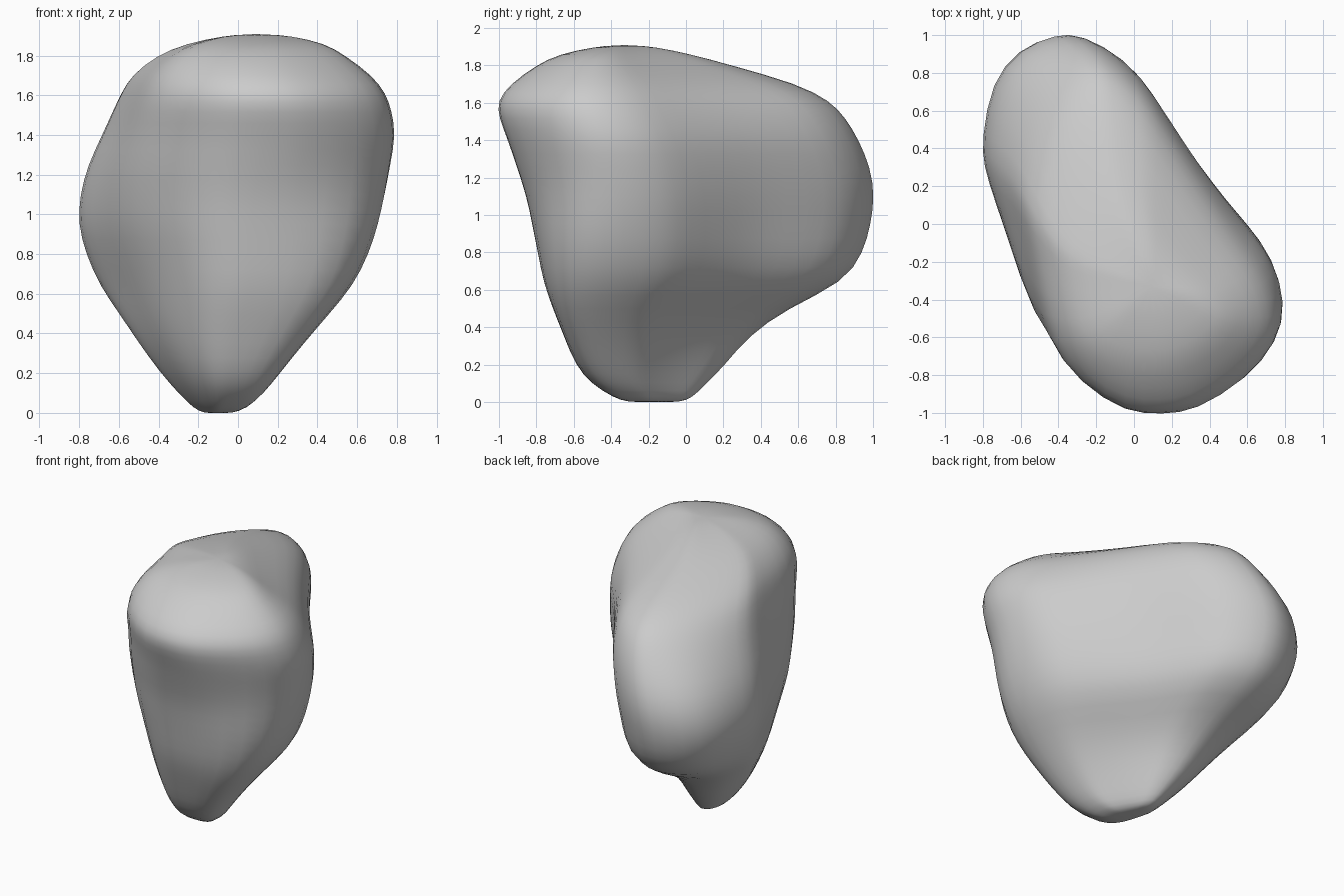
import bpy, bmesh, math
from mathutils import Vector

default_cube = bpy.data.objects.get("Cube")
if default_cube:
    bpy.data.objects.remove(default_cube, do_unlink=True)


def make_material(name, color):
    material = bpy.data.materials.new(name)
    material.use_nodes = True
    material.diffuse_color = color
    shader = material.node_tree.nodes["Principled BSDF"]
    shader.inputs["Base Color"].default_value = color
    shader.inputs["Roughness"].default_value = 0.8
    return material


# Plan outline of the boulder, a slanted bean
outline = [
    (-.4, 1), (-.27, 1), (-.05, .87), (.06, .73), (.22, .5), (.34, .33),
    (.49, .12), (.62, -.05), (.73, -.2), (.8, -.42), (.74, -.6), (.58, -.78),
    (.28, -.97), (.1, -1), (-.1, -.98), (-.33, -.76), (-.5, -.5), (-.62, -.2),
    (-.72, .05), (-.79, .25), (-.8, .4), (-.75, .73), (-.6, .92),
]

# Height, then left, right, front and back limits of each slice
slices = [
    (0, -.16, -.04, -.3, -.04), (.02, -.21, .03, -.37, .02),
    (.1, -.29, .12, -.5, .1), (.2, -.38, .2, -.58, .2),
    (.35, -.49, .32, -.64, .32), (.5, -.59, .45, -.7, .53),
    (.64, -.69, .57, -.75, .84), (.8, -.76, .65, -.78, .94),
    (.95, -.8, .7, -.81, .98), (1.1, -.79, .74, -.84, 1),
    (1.25, -.75, .77, -.89, .98), (1.4, -.68, .8, -.94, .92),
    (1.52, -.63, .78, -.99, .85), (1.61, -.59, .75, -1, .77),
    (1.7, -.54, .68, -.93, .6), (1.8, -.41, .54, -.79, .24),
    (1.86, -.26, .44, -.67, .02), (1.9, -.06, .26, -.47, -.18),
]

# Swells and hollows: outline spot, push, radius, height, height spread
pushes = [
    (Vector((.57, -.85)), Vector((.09, -.13)), .5, .7, .6),     # front nose
    (Vector((-.45, -.55)), Vector((-.1, -.07)), .5, 1.6, .6),   # front flank
    (Vector((-.7, .85)), Vector((.1, -.03)), .35, 1.7, .3),     # rear bevel
    (Vector((.3, .3)), Vector((-.03, -.02)), .35, 1, .45),      # side hollow
]

margin = .012


def clamp(value, low, high):
    return max(low, min(high, value))


def slice_point(u, v, limits):
    z, left, right, front, back = limits
    left, front = left - margin, front - margin
    right, back = right + margin, back + margin
    x = left + (right - left) * (u / .8 + 1) / 2
    y = front + (back - front) * (v + 1) / 2
    for spot, push, radius, height, spread in pushes:
        reach = (Vector((u, v)) - spot).length / radius
        rise = (z - height) / spread
        strength = math.exp(-reach ** 2 - rise ** 2)
        x += push.x * strength
        y += push.y * strength
    return Vector((clamp(x, left, right), clamp(y, front, back), z))


# Boulder: loft the slices and close both ends
bm = bmesh.new()
rings = [[bm.verts.new(slice_point(u, v, limits)) for u, v in outline]
         for limits in slices]
count = len(outline)
for lower, upper in zip(rings, rings[1:]):
    for i in range(count):
        j = (i + 1) % count
        bm.faces.new((lower[i], lower[j], upper[j], upper[i]))


def close_end(ring, lift):
    center = sum((vert.co for vert in ring), Vector()) / count
    tip = bm.verts.new(center + Vector((0, 0, lift)))
    for i in range(count):
        bm.faces.new((ring[i], ring[(i + 1) % count], tip))


close_end(rings[0], 0)
close_end(rings[-1], .01)
bmesh.ops.recalc_face_normals(bm, faces=bm.faces)
for face in bm.faces:
    face.smooth = True

mesh = bpy.data.meshes.new("boulder")
bm.to_mesh(mesh)
bm.free()
mesh.materials.append(make_material("stone grey", (.6, .6, .6, 1)))
boulder = bpy.data.objects.new("boulder", mesh)
bpy.context.collection.objects.link(boulder)

# Soft weathered surface
rounding = boulder.modifiers.new("rounding", 'SUBSURF')
rounding.levels = 1
rounding.render_levels = 1
